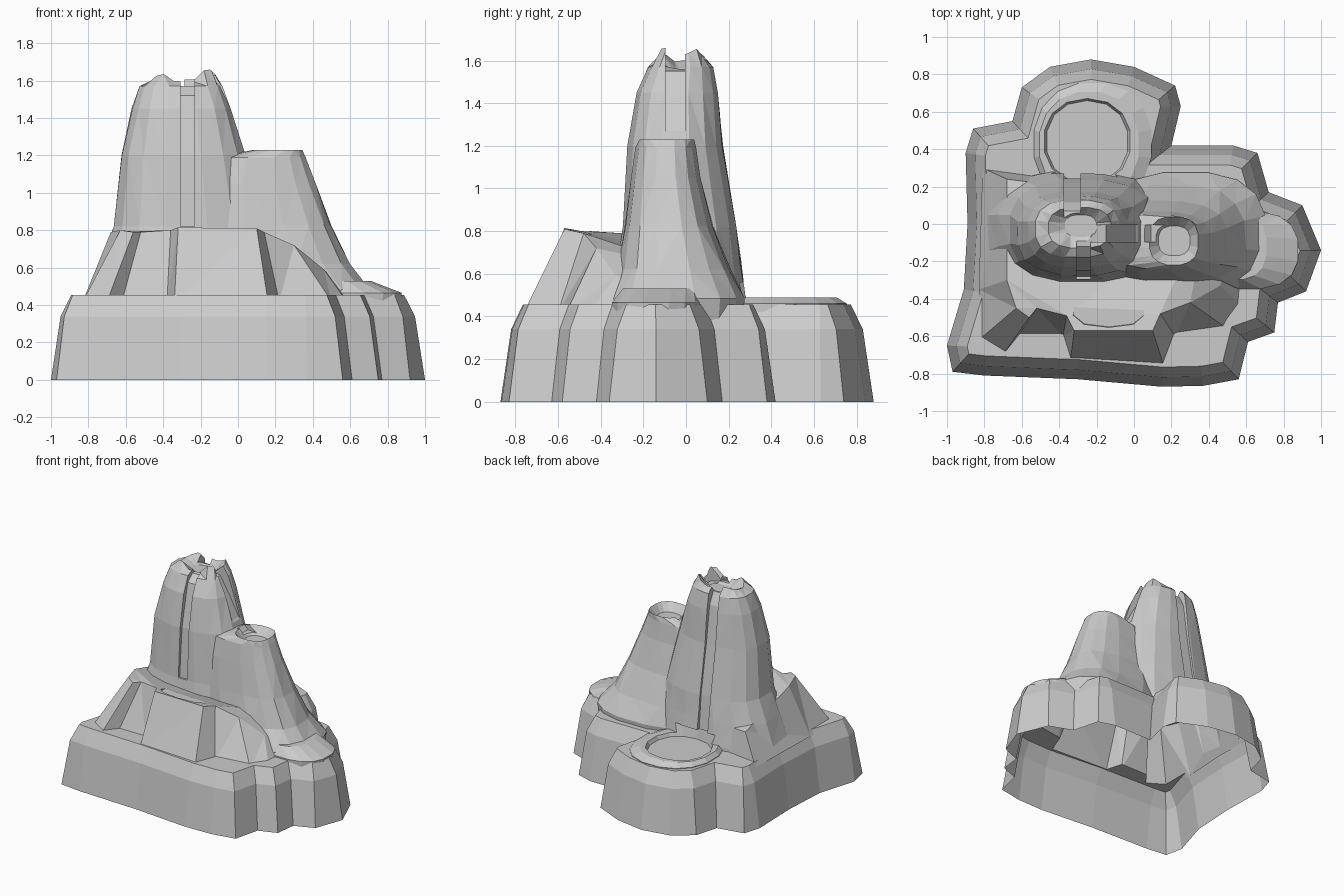
import bpy, bmesh, math, random
from mathutils import Vector

if "Cube" in bpy.data.objects:
    bpy.data.objects.remove(bpy.data.objects["Cube"])
random.seed(4)


def solid(name, rings):
    """Closed loft through rings of equal point count."""
    bm = bmesh.new()
    vr = [[bm.verts.new(p) for p in r] for r in rings]
    n = len(vr[0])
    for a, b in zip(vr, vr[1:]):
        for i in range(n):
            j = (i + 1) % n
            bm.faces.new((a[i], a[j], b[j], b[i]))
    bm.faces.new(vr[0][::-1])
    bm.faces.new(vr[-1])
    bm.normal_update()
    bmesh.ops.triangulate(bm, faces=bm.faces[:])
    if bm.calc_volume(signed=True) < 0:
        bmesh.ops.reverse_faces(bm, faces=bm.faces[:])
    me = bpy.data.meshes.new(name)
    bm.to_mesh(me)
    bm.free()
    ob = bpy.data.objects.new(name, me)
    bpy.context.collection.objects.link(ob)
    return ob


def oval(z, x0, x1, y0, y1, n=16, power=2.6, wobble=0.0, crown=None):
    """Squarish oval ring filling a bounding rectangle."""
    pts = []
    for i in range(n):
        t = 2 * math.pi * (i + 0.5) / n
        c, s = math.cos(t), math.sin(t)
        u = math.copysign(abs(c) ** (2 / power), c)
        v = math.copysign(abs(s) ** (2 / power), s)
        k = 1 + random.uniform(-wobble, wobble)
        dz = crown[i % len(crown)] if crown else 0
        pts.append(((x0 + x1) / 2 + u * k * (x1 - x0) / 2,
                    (y0 + y1) / 2 + v * k * (y1 - y0) / 2, z + dz))
    return pts


def inset(poly, d, z):
    out = []
    for i, p in enumerate(poly):
        a, b, c = Vector(poly[i - 1]), Vector(p), Vector(poly[(i + 1) % len(poly)])
        e, f = (b - a).normalized(), (c - b).normalized()
        n1, n2 = Vector((-e.y, e.x)), Vector((-f.y, f.x))
        m = (n1 + n2) / max(0.6, 1 + n1.dot(n2))
        q = b + m * d
        out.append((q.x, q.y, z))
    return out


def groove(name, axis, centre, width, profile):
    """Side-view polygon extruded across the channel width."""
    rings = []
    for o in (-width / 2, width / 2):
        rings.append([(centre + o, a, z) if axis == 'x' else (a, centre + o, z)
                      for a, z in profile])
    return solid(name, rings)


# Lower plinth with lobed outline
outline = [(-1, -.65), (-.97, -.79), (-.8, -.81), (-.3, -.83), (.15, -.87), (.37, -.865),
           (.56, -.83), (.61, -.63), (.75, -.58), (.77, -.42), (.92, -.36), (1, -.14),
           (.9, .1), (.72, .17), (.66, .38), (.53, .42), (.2, .42), (.25, .63),
           (.22, .74), (0, .84), (-.23, .88), (-.45, .84), (-.6, .73), (-.65, .55),
           (-.86, .51), (-.9, .38), (-.89, 0), (-.91, -.35), (-.97, -.55)]
mountain = solid("rock_mountain", [inset(outline, 0, 0), inset(outline, .05, .34),
                                   inset(outline, .105, .455)])

# Front terrace with buttress and two dents
foot = [(-.81, .3), (-.83, -.35), (-.83, -.62), (-.7, -.7), (-.62, -.6), (-.38, -.6),
        (-.34, -.73), (.16, -.76), (.22, -.6), (.5, -.56), (.58, -.45), (.62, .1)]
crest = [(-.68, .24, .64), (-.68, -.3, .79), (-.63, -.45, .8), (-.56, -.5, .79),
         (-.52, -.45, .79), (-.36, -.49, .8), (-.32, -.57, .815), (.1, -.57, .81),
         (.14, -.48, .79), (.3, -.42, .72), (.46, -.33, .59), (.4, .1, .6)]
terrace = solid("front_terrace", [[(x, y, .42) for x, y in foot], crest])

# Main spire with broken crater rim
crown = [.01, .03, .0, -.02, -.015, .005, -.01, -.02, -.03, .0, .01, -.03, -.03, .03, .035, -.01]
spire = solid("main_spire", [
    oval(.36, -.8, .18, -.38, .29), oval(.48, -.79, .18, -.38, .285),
    oval(.65, -.73, .15, -.33, .26, wobble=.02),
    oval(.82, -.67, .12, -.3, .24), oval(1.2, -.63, .04, -.275, .175, wobble=.02),
    oval(1.45, -.57, -.03, -.235, .15, wobble=.02), oval(1.57, -.53, -.08, -.18, .13),
    oval(1.625, -.46, -.12, -.13, .09, crown=crown), oval(1.56, -.37, -.2, -.07, .05)])

# Lower second spire, joined to the main one by a ridge
second = solid("second_spire", [
    oval(.37, -.12, .7, -.38, .27), oval(.485, -.16, .71, -.38, .28),
    oval(.62, -.2, .6, -.325, .21, wobble=.02),
    oval(.825, -.22, .505, -.29, .13, wobble=.02), oval(1.05, -.2, .42, -.26, .07),
    oval(1.19, -.12, .365, -.24, .05), oval(1.23, .08, .345, -.22, .04),
    oval(1.17, .13, .3, -.17, -.01)])

# Raised shelves on the right and at the back
right_shelf = solid("right_shelf", [oval(.38, .3, .87, -.35, .07), oval(.465, .32, .88, -.35, .07),
                                    oval(.53, .35, .71, -.3, .06)])
back_shelf = solid("back_shelf", [oval(.38, -.52, .1, .1, .75, power=2.2),
                                  oval(.46, -.54, .1, .1, .76, power=2.2),
                                  oval(.49, -.51, .03, .14, .71, power=2.2)])

# Channels running down from the crater, and the pools
cutters = [
    groove("front_channel", 'x', -.27, .075,
           [(0, 1.58), (-.12, 1.57), (-.18, 1.52), (-.25, 1.2), (-.28, .82), (-.5, .82),
            (-.5, 1.9), (0, 1.9)]),
    groove("back_channel", 'x', -.33, .09,
           [(-.02, 1.58), (.07, 1.57), (.115, 1.48), (.155, 1.2), (.22, .82), (.25, .5), (.5, .5),
            (.5, 1.9), (-.02, 1.9)]),
    groove("side_channel", 'y', -.05, .09,
           [(-.29, 1.58), (-.15, 1.55), (-.06, 1.4), (.01, 1.27), (.09, 1.19), (.22, 1.18),
            (.22, 1.9), (-.29, 1.9)]),
    solid("front_pool", [oval(.785, -.33, .06, -.55, -.34, 10), oval(.95, -.36, .09, -.57, -.32, 10)]),
    solid("back_pool", [oval(.462, -.47, -.03, .22, .66, 14, 2.2),
                        oval(.56, -.52, .02, .2, .7, 14, 2.2)]),
]


def combine(other, operation):
    mod = mountain.modifiers.new(other.name, 'BOOLEAN')
    mod.object, mod.operation, mod.solver = other, operation, 'MANIFOLD'
    dg = bpy.context.evaluated_depsgraph_get()
    me = bpy.data.meshes.new_from_object(mountain.evaluated_get(dg))
    mountain.modifiers.clear()
    mountain.data = me
    bpy.data.objects.remove(other)


for part in (terrace, spire, second, right_shelf, back_shelf):
    combine(part, 'UNION')
for cutter in cutters[:4]:
    combine(cutter, 'DIFFERENCE')
combine(cutters[4], 'DIFFERENCE')

# Open underside
bm = bmesh.new()
bm.from_mesh(mountain.data)
bmesh.ops.delete(bm, geom=[f for f in bm.faces if all(v.co.z < .001 for v in f.verts)],
                 context='FACES')
bm.to_mesh(mountain.data)
bm.free()
mountain.data.name = "rock_mountain"
